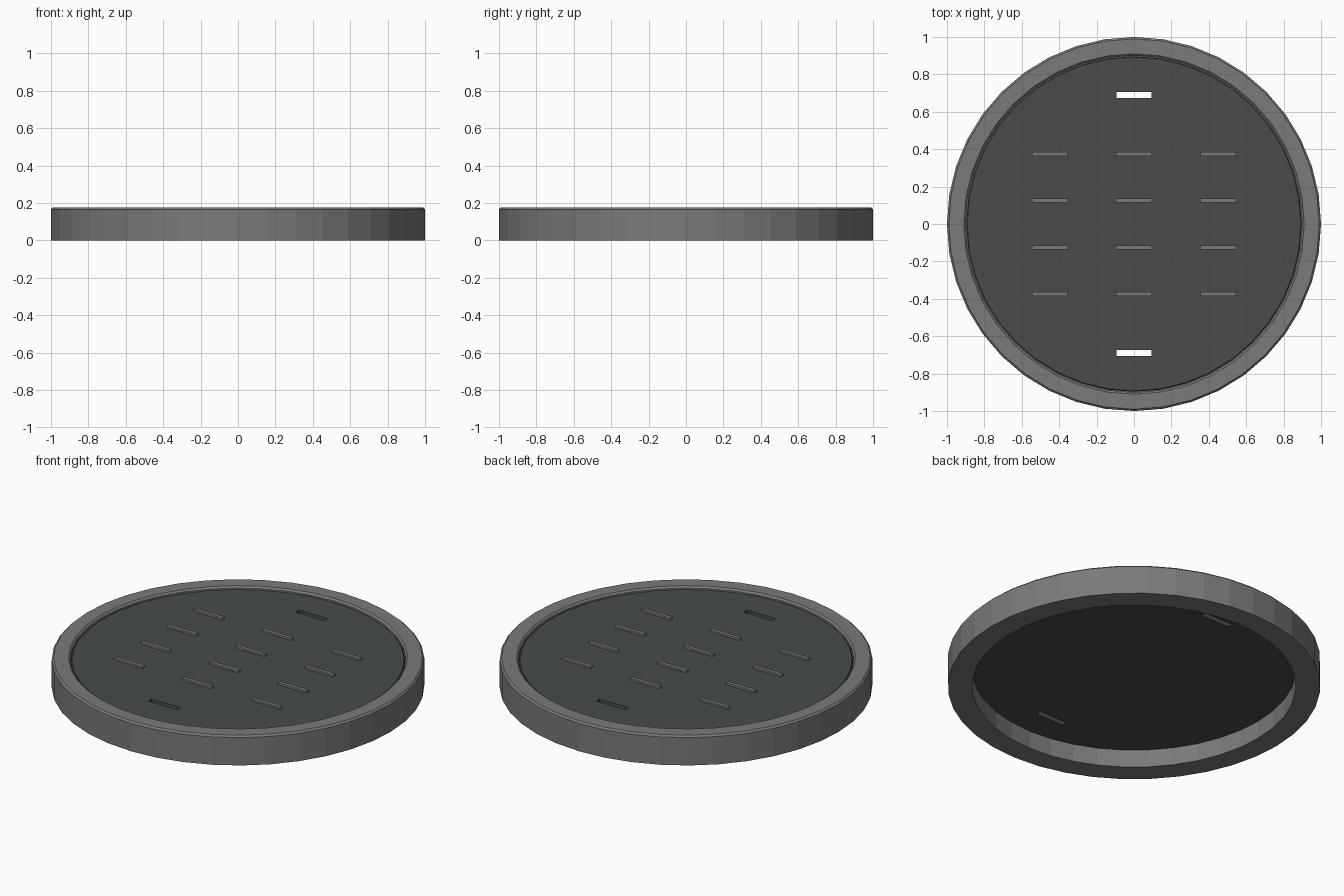
import bpy, bmesh, math

if "Cube" in bpy.data.objects:
    bpy.data.objects.remove(bpy.data.objects["Cube"])

SIDES = 40


def material(name, rgb):
    m = bpy.data.materials.new(name)
    m.diffuse_color = (*rgb, 1)
    m.use_nodes = True
    m.node_tree.nodes["Principled BSDF"].inputs["Base Color"].default_value = m.diffuse_color
    return m


iron = material("worn iron", (0.19, 0.20, 0.195))
dark = material("dark iron", (0.065, 0.073, 0.067))


def add_object(name, bm, mat):
    bmesh.ops.recalc_face_normals(bm, faces=bm.faces)
    me = bpy.data.meshes.new(name)
    bm.to_mesh(me)
    bm.free()
    me.materials.append(mat)
    ob = bpy.data.objects.new(name, me)
    bpy.context.collection.objects.link(ob)
    return ob


def ring(bm, r, z):
    return [bm.verts.new((r * math.cos(2 * math.pi * i / SIDES),
                          r * math.sin(2 * math.pi * i / SIDES), z)) for i in range(SIDES)]


def lathe(name, profile, mat, closed):
    """Revolve (radius, z) points; closed loops the profile, otherwise caps both ends."""
    bm = bmesh.new()
    rings = [ring(bm, r, z) for r, z in profile]
    pairs = list(zip(rings, rings[1:] + rings[:1]))
    for a, b in pairs if closed else pairs[:-1]:
        for i in range(SIDES):
            j = (i + 1) % SIDES
            bm.faces.new((a[i], a[j], b[j], b[i]))
    if not closed:
        bm.faces.new(rings[0])
        bm.faces.new(rings[-1])
    return add_object(name, bm, mat)


def box(name, center, size, mat):
    bm = bmesh.new()
    bmesh.ops.create_cube(bm, size=1)
    for v in bm.verts:
        v.co = [c + p * s for c, p, s in zip(center, v.co, size)]
    return add_object(name, bm, mat)


# Outer frame with chamfered rim and an inner ledge
lathe("frame", [(0.87, 0), (1, 0), (1, 0.165), (0.99, 0.175), (0.91, 0.175),
                (0.90, 0.165), (0.90, 0.105), (0.87, 0.105)], iron, True)

# Cover plate resting on the ledge
cover = lathe("cover", [(0.897, 0.105), (0.897, 0.155), (0.892, 0.16)], dark, False)

# Two lifting slots cut through the cover
for side, y in (("front", -0.69), ("back", 0.69)):
    cutter = box(side + "_slot_cutter", (0, y, 0.13), (0.187, 0.032, 0.3), dark)
    cutter.hide_render = True
    cutter.hide_viewport = True
    mod = cover.modifiers.new(side + "_slot", "BOOLEAN")
    mod.object = cutter
    mod.solver = "EXACT"

# Raised grip bars in a 3 x 4 grid
for x in (-0.45, 0, 0.45):
    for y in (-0.375, -0.125, 0.125, 0.375):
        box("grip_bar", (x, y, 0.163), (0.19, 0.022, 0.018), iron)
